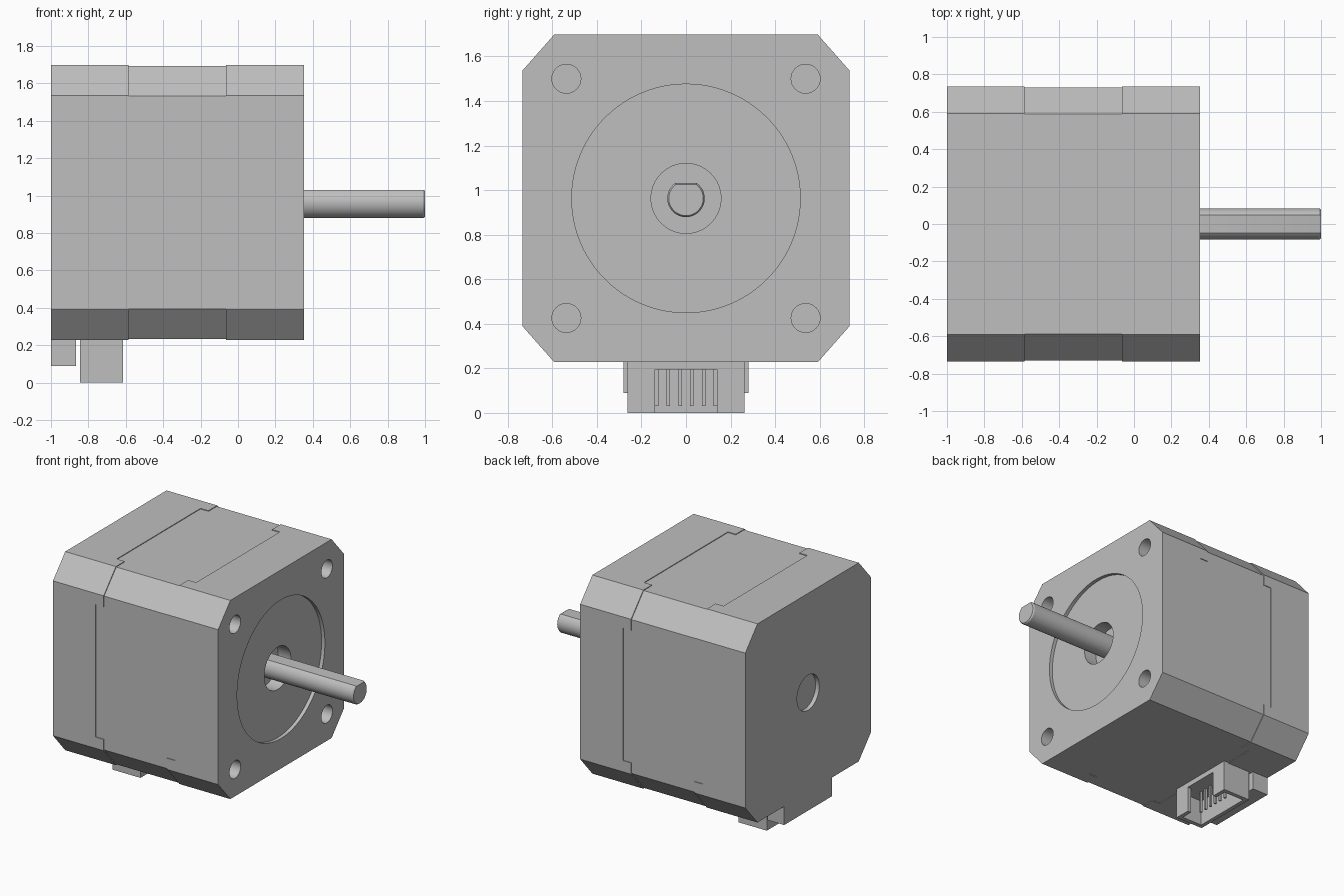
import bpy
import bmesh
import math
from mathutils import Vector

cube = bpy.data.objects.get("Cube")
if cube:
    bpy.data.objects.remove(cube, do_unlink=True)

grey = bpy.data.materials.new("plain grey")
grey.use_nodes = True
COLOUR = (0.52, 0.52, 0.52, 1)
grey.diffuse_color = COLOUR
grey.node_tree.nodes["Principled BSDF"].inputs["Base Color"].default_value = COLOUR

MID = 0.963      # height of the shaft axis
HALF = 0.735     # half width of the housing


def add(name, bm):
    bmesh.ops.recalc_face_normals(bm, faces=bm.faces)
    mesh = bpy.data.meshes.new(name)
    bm.to_mesh(mesh)
    bm.free()
    mesh.materials.append(grey)
    obj = bpy.data.objects.new(name, mesh)
    bpy.context.collection.objects.link(obj)
    return obj


def loft(name, profile, stations, y=0.0, z=MID):
    """Sweep a y-z profile along x through (x, scale) stations."""
    bm = bmesh.new()
    rings = [[bm.verts.new((x, y + s * p, z + s * q)) for p, q in profile]
             for x, s in stations]
    n = len(profile)
    for a, b in zip(rings, rings[1:]):
        for i in range(n):
            j = (i + 1) % n
            bm.faces.new((a[i], a[j], b[j], b[i]))
    bm.faces.new(rings[0])
    bm.faces.new(rings[-1])
    return add(name, bm)


def box(name, low, high):
    bm = bmesh.new()
    bmesh.ops.create_cube(bm, size=1)
    low, high = Vector(low), Vector(high)
    for v in bm.verts:
        v.co = (low + high) / 2 + v.co * (high - low)
    return add(name, bm)


def circle(r, n=64):
    return [(r * math.cos(math.tau * i / n), r * math.sin(math.tau * i / n))
            for i in range(n)]


def activate(obj):
    bpy.ops.object.select_all(action='DESELECT')
    obj.select_set(True)
    bpy.context.view_layer.objects.active = obj


def cut(obj, cutter):
    mod = obj.modifiers.new("cut", 'BOOLEAN')
    mod.operation = 'DIFFERENCE'
    mod.solver = 'EXACT'
    mod.object = cutter
    activate(obj)
    bpy.ops.object.modifier_apply(modifier=mod.name)
    bpy.data.objects.remove(cutter, do_unlink=True)


def smooth(obj):
    activate(obj)
    bpy.ops.object.shade_smooth_by_angle(angle=math.radians(30))


# Housing: two end caps around a slightly recessed core
FLAT_Y, FLAT_Z = 0.592, 0.573
octagon = [(FLAT_Y, HALF), (HALF, FLAT_Z), (HALF, -FLAT_Z), (FLAT_Y, -HALF),
           (-FLAT_Y, -HALF), (-HALF, -FLAT_Z), (-HALF, FLAT_Z), (-FLAT_Y, HALF)]
core = loft("core", octagon, [(-0.75, 0.993), (0.05, 0.993)])
rear_cap = loft("rear_cap", octagon, [(-1, 1), (-0.585, 1)])
front_cap = loft("front_cap", octagon, [(-0.065, 1), (0.352, 1)])

# Wide notches in the caps, where the core shows on each flat side
W, INNER, OUTER = 0.49, 0.71, 0.8
for cap in (rear_cap, front_cap):
    for side in (-1, 1):
        near, far = sorted((side * INNER, side * OUTER))
        cut(cap, box("notch", (-0.65, near, MID - W), (0, far, MID + W)))
        cut(cap, box("notch", (-0.65, -W, MID + near), (0, W, MID + far)))

# Round recess, shaft bore and four screw holes in the shaft face
cut(front_cap, loft("recess", circle(0.513, 96), [(0.325, 1), (0.5, 1)]))
cut(front_cap, loft("bore", circle(0.157), [(0.22, 1), (0.5, 1)]))
for sy in (-1, 1):
    for sz in (-1, 1):
        cut(front_cap, loft("screw_hole", circle(0.065, 32), [(0.2, 1), (0.5, 1)],
                            sy * 0.537, MID + sz * 0.537))

# Shallow round recess in the rear face
cut(rear_cap, loft("rear_recess", circle(0.13), [(-1.1, 1), (-0.97, 1)]))
smooth(front_cap)
smooth(rear_cap)

# Shaft with a flat on top and a small bevel at its tip
R, FLAT = 0.084, 0.068
start = math.asin(FLAT / R)
sweep = math.pi + 2 * start
shaft_profile = [(R * math.cos(start - sweep * i / 48), R * math.sin(start - sweep * i / 48))
                 for i in range(49)]
smooth(loft("shaft", shaft_profile, [(0.1, 1), (0.99, 1), (1, 0.92)]))

# Connector under the rear end: a block behind an open socket with six pins
box("connector_block", (-1, -0.28, 0.09), (-0.865, 0.28, 0.26))
socket = box("connector_socket", (-0.845, -0.262, 0), (-0.615, 0.262, 0.26))
cut(socket, box("cavity", (-0.815, -0.23, -0.1), (-0.645, 0.23, 0.195)))
cut(socket, box("slot", (-0.7, -0.14, -0.1), (-0.5, 0.14, 0.195)))
for i in range(6):
    y = (i - 2.5) * 0.053
    box("pin", (-0.738, y - 0.008, 0.03), (-0.722, y + 0.008, 0.2))
